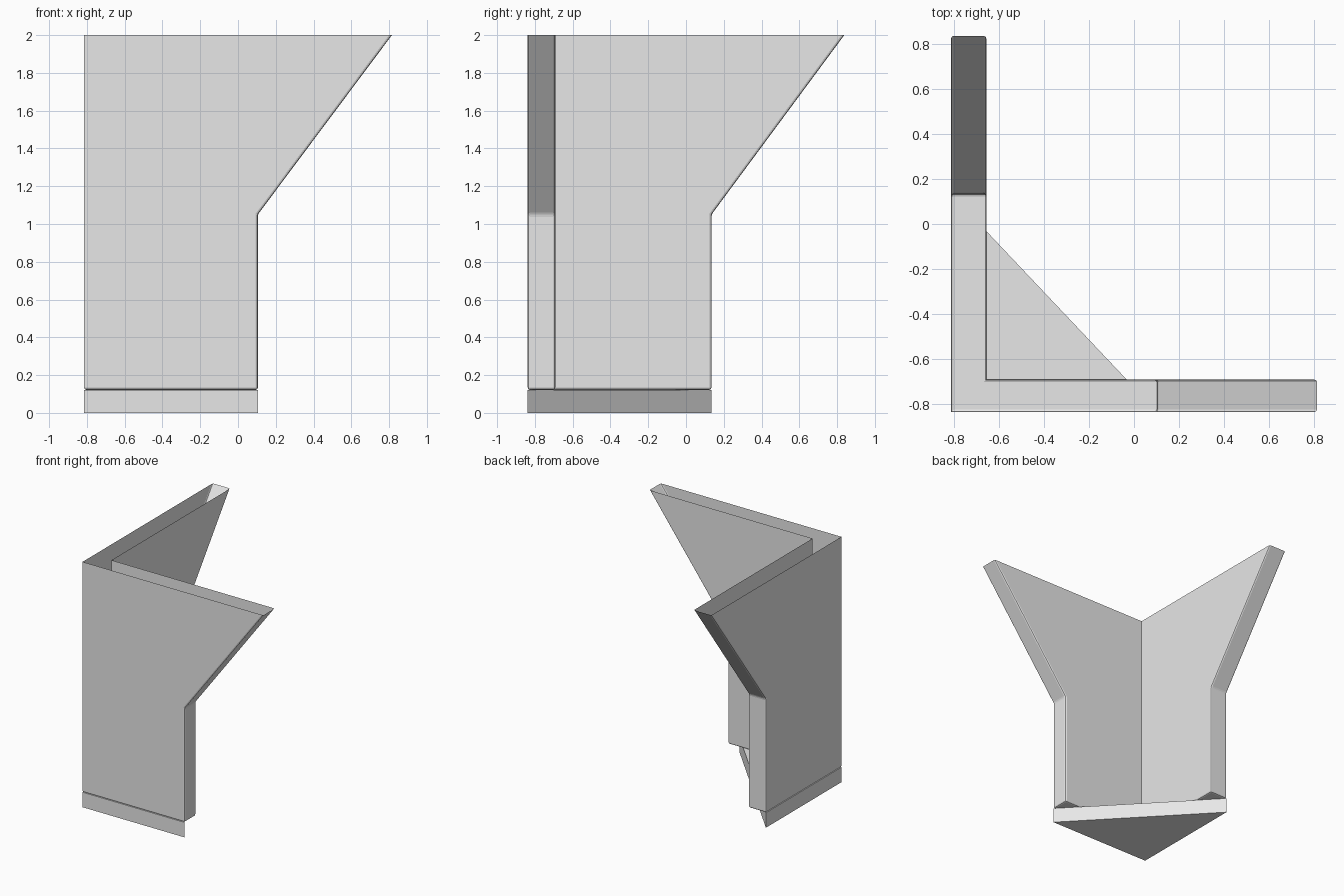
import bpy, bmesh

if "Cube" in bpy.data.objects:
    bpy.data.objects.remove(bpy.data.objects["Cube"])

grey = bpy.data.materials.new("light grey")
grey.diffuse_color = (0.8, 0.8, 0.8, 1)
grey.use_nodes = True
grey.node_tree.nodes["Principled BSDF"].inputs["Base Color"].default_value = grey.diffuse_color

X0, Y0 = -0.815, -0.838        # outer corner of the L
XI, YI = -0.657, -0.692        # inner corner of the L
X_LOW, X_TOP = 0.105, 0.815    # end of the front wing, below and at the top
Y_LOW, Y_TOP = 0.135, 0.838    # end of the side wing, below and at the top
Z_BASE, Z_KNEE, Z_TOP = 0.122, 1.05, 2.0


def add_object(name, bm):
    bmesh.ops.recalc_face_normals(bm, faces=bm.faces)
    mesh = bpy.data.meshes.new(name)
    bm.to_mesh(mesh)
    bm.free()
    mesh.materials.append(grey)
    ob = bpy.data.objects.new(name, mesh)
    bpy.context.collection.objects.link(ob)
    return ob


# Triangular foot plate
bm = bmesh.new()
tri = [(X0, Y0), (X_LOW, Y0), (X0, Y_LOW)]
face = bm.faces.new([bm.verts.new((x, y, 0)) for x, y in tri])
top = bmesh.ops.extrude_face_region(bm, geom=[face])["geom"]
bmesh.ops.translate(bm, vec=(0, 0, Z_BASE),
                    verts=[g for g in top if isinstance(g, bmesh.types.BMVert)])
if len(bm.faces) == 4:         # keep the underside closed
    bm.faces.new([v for v in bm.verts if v.co.z < 0.01])
add_object("foot_plate", bm)

# Hollow corner shell, open at the top, with two flaring wings
bm = bmesh.new()


def column(xs, ys):
    """One vertical chain of vertices: bottom, knee, top."""
    return [bm.verts.new((x, y, z))
            for x, y, z in zip(xs, ys, (Z_BASE, Z_KNEE, Z_TOP))]


def corner(x, y):
    return [bm.verts.new((x, y, z)) for z in (Z_BASE, Z_TOP)]


wing_x = (X_LOW, X_LOW, X_TOP)
wing_y = (Y_LOW, Y_LOW, Y_TOP)
loop = [corner(X0, Y0), column(wing_x, [Y0] * 3), column(wing_x, [YI] * 3),
        corner(XI, YI), column([XI] * 3, wing_y), column([X0] * 3, wing_y)]

for a, b in zip(loop, loop[1:] + loop[:1]):
    if len(a) == len(b):       # wing ends: a straight and a slanted panel
        for i in range(2):
            bm.faces.new((a[i], b[i], b[i + 1], a[i + 1]))
    else:                      # flat wall sides
        bm.faces.new(a + b[::-1])
bm.faces.new([c[0] for c in loop])
bmesh.ops.recalc_face_normals(bm, faces=bm.faces)

# Soften the bottom and wing end edges, leaving the L corners and rim sharp
corners = {v for c in (loop[0], loop[3]) for v in c}
soft = [e for e in bm.edges
        if not e.is_boundary and not set(e.verts) <= {*loop[0]}
        and not set(e.verts) <= {*loop[3]}]
bmesh.ops.bevel(bm, geom=soft, offset=0.012, segments=2, profile=0.5,
                affect='EDGES', clamp_overlap=True)
shell = add_object("corner_shell", bm)
